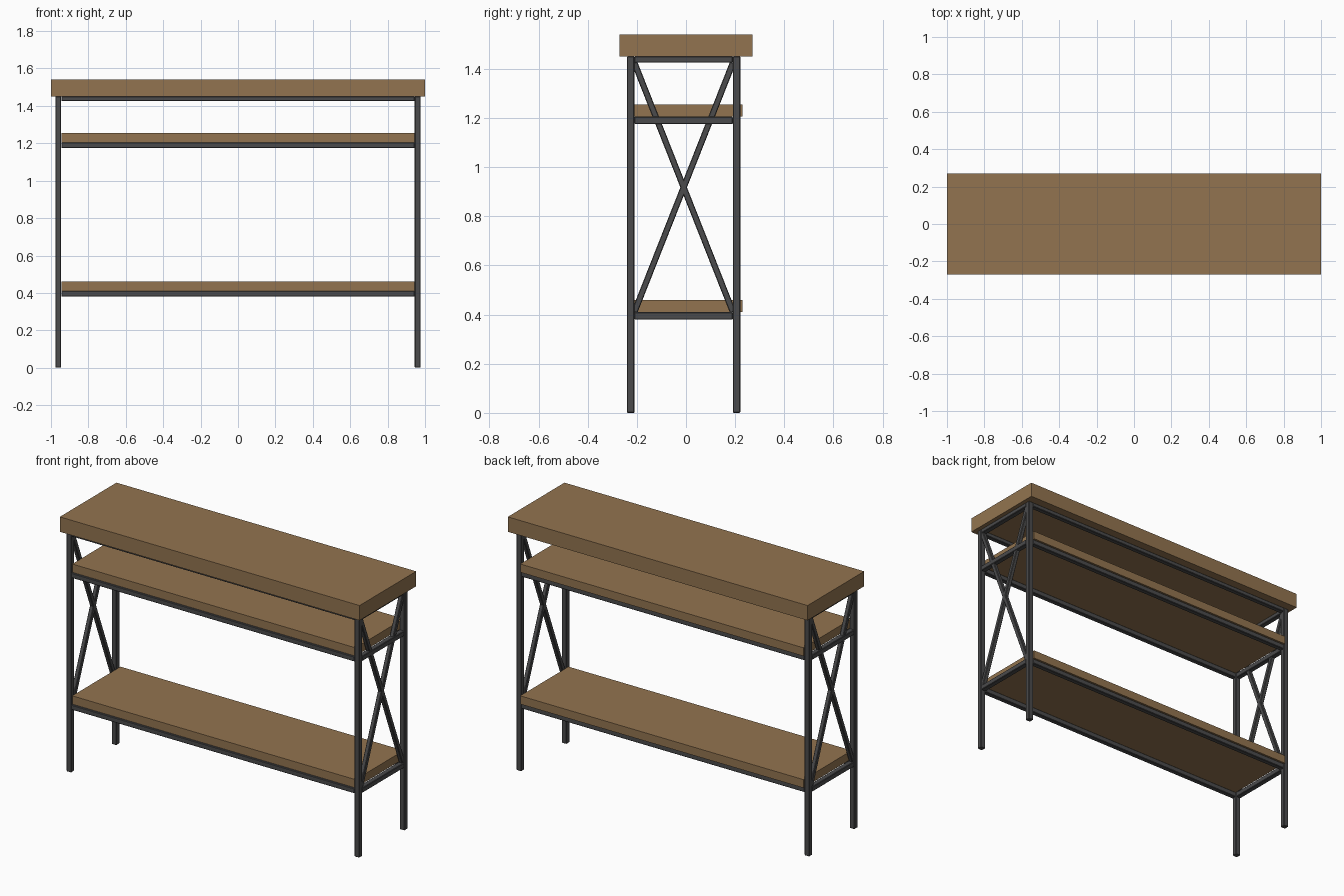
import bpy
from math import atan2, hypot

if "Cube" in bpy.data.objects:
    bpy.data.objects.remove(bpy.data.objects["Cube"])


def material(name, color):
    m = bpy.data.materials.new(name)
    m.diffuse_color = (*color, 1)
    m.use_nodes = True
    m.node_tree.nodes["Principled BSDF"].inputs["Base Color"].default_value = m.diffuse_color
    return m


wood = material("wood", (0.29, 0.175, 0.08))
metal = material("dark_metal", (0.07, 0.07, 0.072))


def box(name, center, size, mat, tilt=0.0, bevel=0.0):
    bpy.ops.mesh.primitive_cube_add(size=1, location=center)
    ob = bpy.context.object
    ob.name = name
    ob.scale = size
    bpy.ops.object.transform_apply(location=False, rotation=False, scale=True)
    ob.rotation_euler.x = tilt
    ob.data.materials.append(mat)
    if bevel:
        mod = ob.modifiers.new("edge", "BEVEL")
        mod.width = bevel
        mod.segments = 1
    return ob


T = 0.032                  # steel tube thickness
LEG_X = 0.961              # leg centre lines
FRONT_Y, BACK_Y = -0.225, 0.206
MID_Y = (FRONT_Y + BACK_Y) / 2
SPAN_Y = BACK_Y - FRONT_Y
FRAME_TOP = 1.45
EDGE = 0.003

# Wooden top and shelves
box("table_top", (0, 0, 1.495), (2, 0.54, 0.09), wood)
box("upper_shelf", (0, 0, 1.23), (1.89, 0.46, 0.05), wood)
box("lower_shelf", (0, 0, 0.435), (1.89, 0.46, 0.05), wood)

# Legs
for sx, side in ((-1, "left"), (1, "right")):
    for y, end in ((FRONT_Y, "front"), (BACK_Y, "back")):
        box(f"{end}_{side}_leg", (sx * LEG_X, y, FRAME_TOP / 2),
            (T, 0.03, FRAME_TOP), metal, bevel=EDGE)

# Rail frames under the top and each shelf
for level, z_top, h in (("top", FRAME_TOP, 0.025), ("upper", 1.205, 0.03), ("lower", 0.41, 0.03)):
    z = z_top - h / 2
    for y, end in ((FRONT_Y, "front"), (BACK_Y, "back")):
        box(f"{level}_{end}_rail", (0, y, z), (2 * LEG_X - T, 0.03, h), metal, bevel=EDGE)
    for sx, side in ((-1, "left"), (1, "right")):
        box(f"{level}_{side}_rail", (sx * LEG_X, MID_Y, z),
            (T, SPAN_Y - 0.03, h), metal, bevel=EDGE)

# Crossed braces on both ends, running between the inner frame corners
dy, dz = SPAN_Y - 0.03, 1.425 - 0.41
for sx, side in ((-1, "left"), (1, "right")):
    for s, kind in ((1, "rising"), (-1, "falling")):
        box(f"{side}_{kind}_brace", (sx * LEG_X, MID_Y, (1.425 + 0.41) / 2),
            (0.025, 0.025, hypot(dy, dz)), metal, tilt=-s * atan2(dy, dz), bevel=EDGE)
